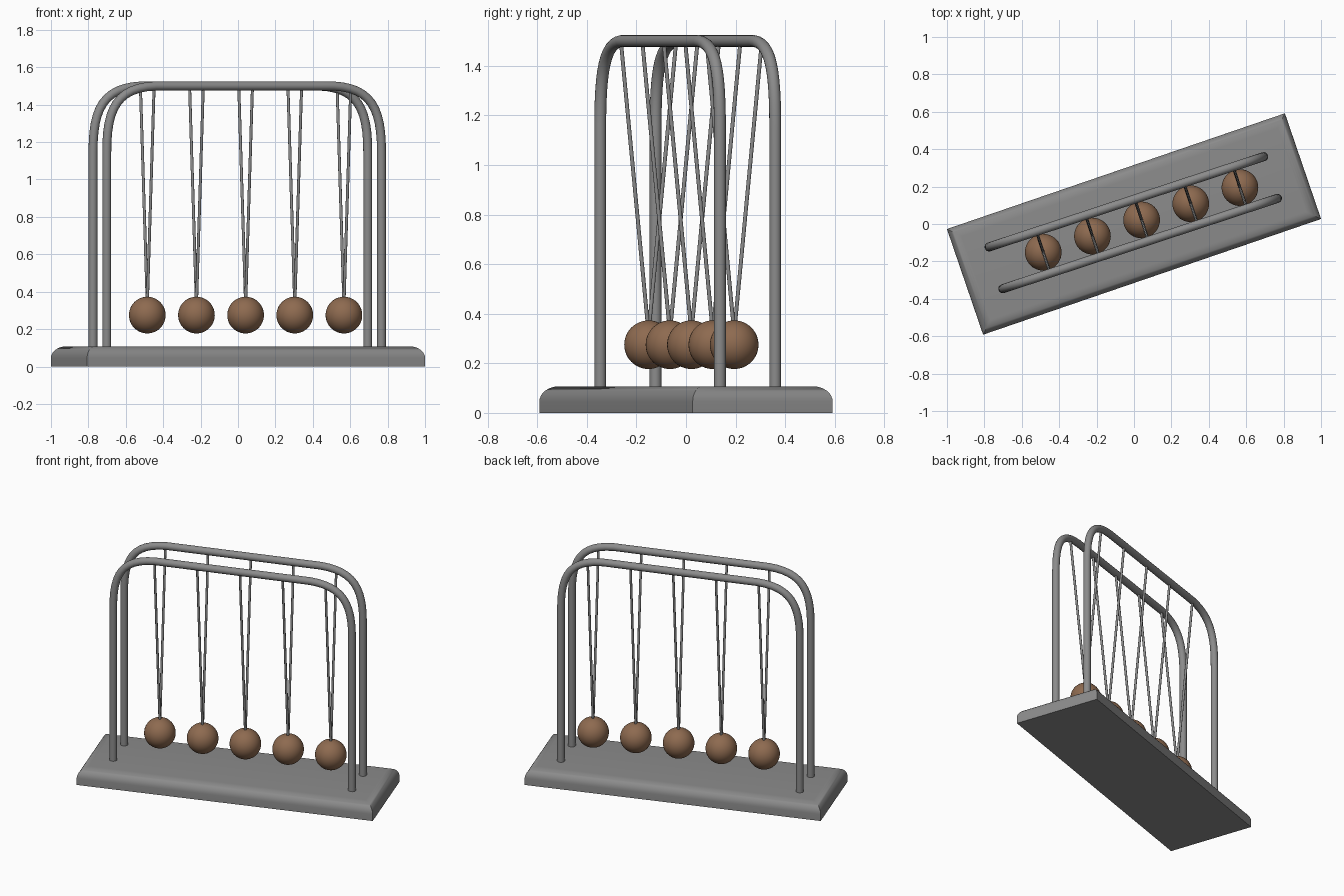
import bpy, bmesh, math
from mathutils import Matrix, Vector

if "Cube" in bpy.data.objects:
    bpy.data.objects.remove(bpy.data.objects["Cube"])

BASE_ANGLE = math.radians(18.9)
FRAME_ANGLE = math.radians(18.2)
FRAME = Matrix.Translation((-0.004, 0.007, 0)) @ Matrix.Rotation(FRAME_ANGLE, 4, 'Z')
HALF_LEN, HALF_GAP = 0.773, 0.1175
RAIL_R, RAIL_Z = 0.024, 1.50
BALL_R, BALL_Z = 0.098, 0.275


def material(name, color):
    m = bpy.data.materials.new(name)
    m.diffuse_color = (*color, 1)
    m.use_nodes = True
    m.node_tree.nodes["Principled BSDF"].inputs["Base Color"].default_value = m.diffuse_color
    return m


brown = material("brown", (0.27, 0.145, 0.08))
dark_grey = material("dark_grey", (0.26, 0.26, 0.26))


def finish(ob, mat):
    ob.data.materials.clear()
    ob.data.materials.append(mat)
    bpy.ops.object.select_all(action='DESELECT')
    ob.select_set(True)
    bpy.context.view_layer.objects.active = ob
    bpy.ops.object.shade_smooth_by_angle(angle=math.radians(40))


# base slab: only the top edges are rounded, corners stay mitred
L, W, H = 1.91, 0.597, 0.107
bm = bmesh.new()
bmesh.ops.create_cube(bm, size=1, matrix=Matrix.Translation((0, 0, H / 2)) @ Matrix.Diagonal((L, W, H, 1)))
top = [e for e in bm.edges if all(v.co.z > H / 2 for v in e.verts)]
bmesh.ops.bevel(bm, geom=top, offset=0.062, segments=8, profile=0.5, affect='EDGES')
mesh = bpy.data.meshes.new("base")
bm.to_mesh(mesh)
bm.free()
base = bpy.data.objects.new("base", mesh)
base.rotation_euler.z = BASE_ANGLE
bpy.context.collection.objects.link(base)
finish(base, dark_grey)


# bent tube frames
def tube_frame(name, v):
    cu = bpy.data.curves.new(name, 'CURVE')
    cu.dimensions = '3D'
    cu.bevel_depth, cu.bevel_resolution, cu.resolution_u = RAIL_R, 6, 12
    cu.use_fill_caps = True
    # u, z of the point, then of its left and right handles
    half = [((-HALF_LEN, 0.09), (-HALF_LEN, 0.0), (-HALF_LEN, 0.4)),
            ((-HALF_LEN, 1.15), (-HALF_LEN, 0.8), (-HALF_LEN, 1.38)),
            ((-0.5, RAIL_Z), (-0.715, RAIL_Z - 0.01), (-0.2, RAIL_Z))]
    flip = lambda p: (-p[0], p[1])
    pts = half + [(flip(c), flip(r), flip(l)) for c, l, r in reversed(half)]
    sp = cu.splines.new('BEZIER')
    sp.bezier_points.add(len(pts) - 1)
    for bp, (c, l, r) in zip(sp.bezier_points, pts):
        bp.handle_left_type = bp.handle_right_type = 'FREE'
        bp.co, bp.handle_left, bp.handle_right = [(p[0], v, p[1]) for p in (c, l, r)]
    ob = bpy.data.objects.new(name, cu)
    ob.matrix_world = FRAME
    bpy.context.collection.objects.link(ob)
    bpy.ops.object.select_all(action='DESELECT')
    ob.select_set(True)
    bpy.context.view_layer.objects.active = ob
    bpy.ops.object.convert(target='MESH')
    finish(bpy.context.object, dark_grey)


tube_frame("front_frame", -HALF_GAP)
tube_frame("back_frame", HALF_GAP)


# string between two points in frame space
def string(name, a, b, r=0.008):
    a, b = FRAME @ Vector(a), FRAME @ Vector(b)
    d = b - a
    bpy.ops.mesh.primitive_cylinder_add(vertices=12, radius=r, depth=d.length, location=(a + b) / 2,
                                        rotation=d.to_track_quat('Z', 'Y').to_euler())
    ob = bpy.context.object
    ob.name = name
    finish(ob, dark_grey)


# hanging balls with a pair of strings each
for i in range(5):
    u = 0.047 + (i - 2) * 0.2767
    bpy.ops.mesh.primitive_uv_sphere_add(segments=40, ring_count=24, radius=BALL_R,
                                         location=FRAME @ Vector((u, 0, BALL_Z)))
    ball = bpy.context.object
    ball.name = f"ball_{i + 1}"
    finish(ball, brown)
    for side, s in (("front", -1), ("back", 1)):
        string(f"{side}_string_{i + 1}", (u, s * 0.004, BALL_Z + BALL_R - 0.01), (u, s * HALF_GAP, RAIL_Z))
